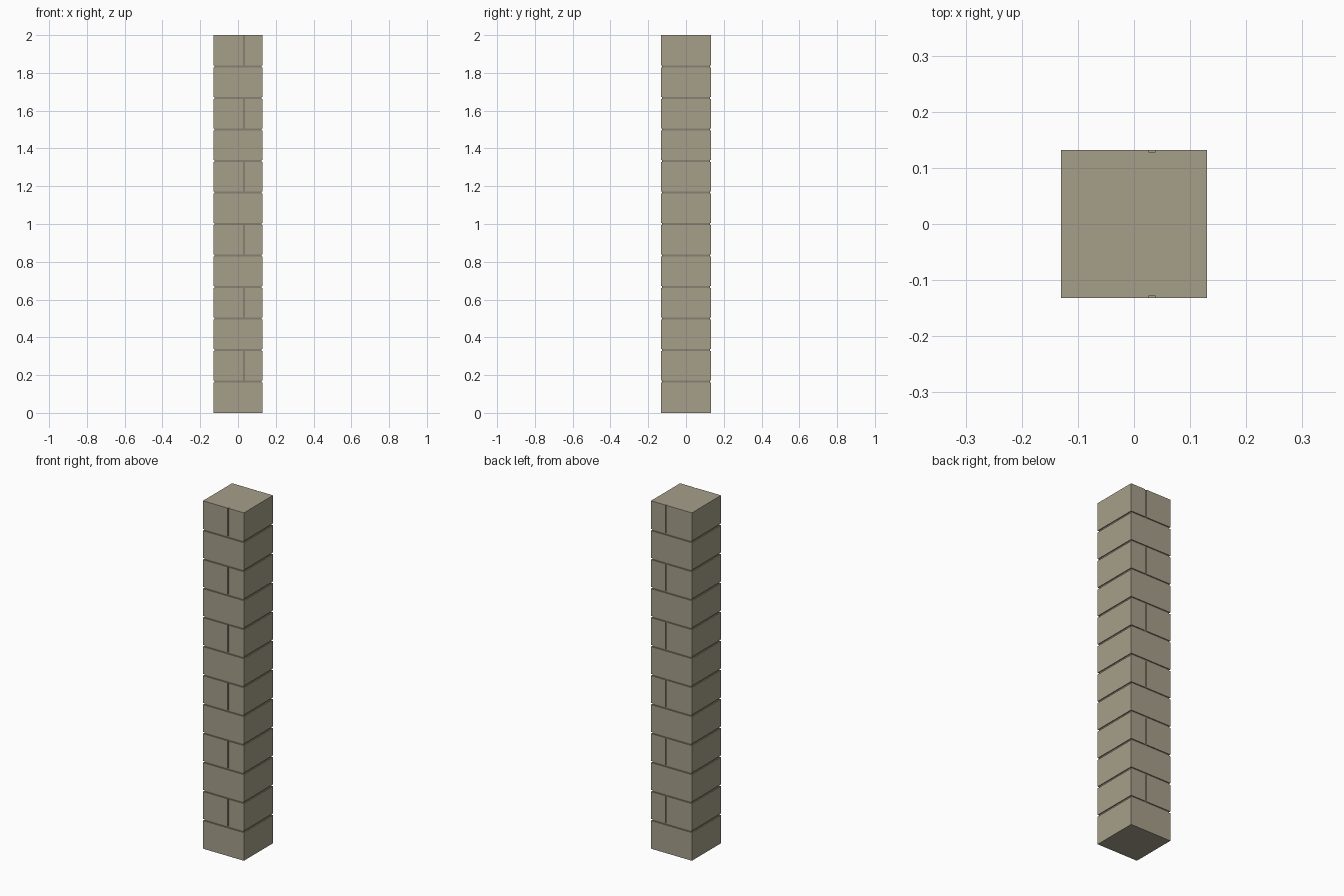
import bpy, bmesh

if "Cube" in bpy.data.objects:
    bpy.data.objects.remove(bpy.data.objects["Cube"])

HX, HY = 0.13, 0.132          # half sizes of the pillar
COURSES, H = 12, 2.0 / 12     # stone courses
GAP, DEPTH = 0.01, 0.005      # joint width and depth
JOINT_X = 0.032               # upright joint in every second course


def material(name, rgb):
    m = bpy.data.materials.new(name)
    m.diffuse_color = (*rgb, 1)
    m.use_nodes = True
    m.node_tree.nodes["Principled BSDF"].inputs["Base Color"].default_value = m.diffuse_color
    return m


stone = material("stone", (0.38, 0.345, 0.255))
mortar = material("mortar", (0.24, 0.22, 0.165))


def box(name, lo, hi, mat):
    bm = bmesh.new()
    bmesh.ops.create_cube(bm, size=1)
    for v in bm.verts:
        v.co = [lo[i] if v.co[i] < 0 else hi[i] for i in range(3)]
    me = bpy.data.meshes.new(name)
    bm.to_mesh(me)
    bm.free()
    me.materials.append(mat)
    ob = bpy.data.objects.new(name, me)
    bpy.context.collection.objects.link(ob)
    return ob


# recessed mortar core
box("mortar_core", (-HX + DEPTH, -HY + DEPTH, 0.003),
    (HX - DEPTH, HY - DEPTH, 1.997), mortar)

# stone courses, alternating one whole block and two split blocks
for i in range(COURSES):
    z0 = i * H + (GAP / 2 if i else 0)
    z1 = (i + 1) * H - (GAP / 2 if i < COURSES - 1 else 0)
    if i % 2 == 0:
        box(f"whole_block_{i}", (-HX, -HY, z0), (HX, HY, z1), stone)
    else:
        box(f"long_block_{i}", (-HX, -HY, z0), (JOINT_X - GAP / 2, HY, z1), stone)
        box(f"short_block_{i}", (JOINT_X + GAP / 2, -HY, z0), (HX, HY, z1), stone)

# flat stone cap filling the joint on the top face
box("top_fill", (JOINT_X - GAP / 2, -HY + DEPTH, 1.99),
    (JOINT_X + GAP / 2, HY - DEPTH, 2.0), stone)
